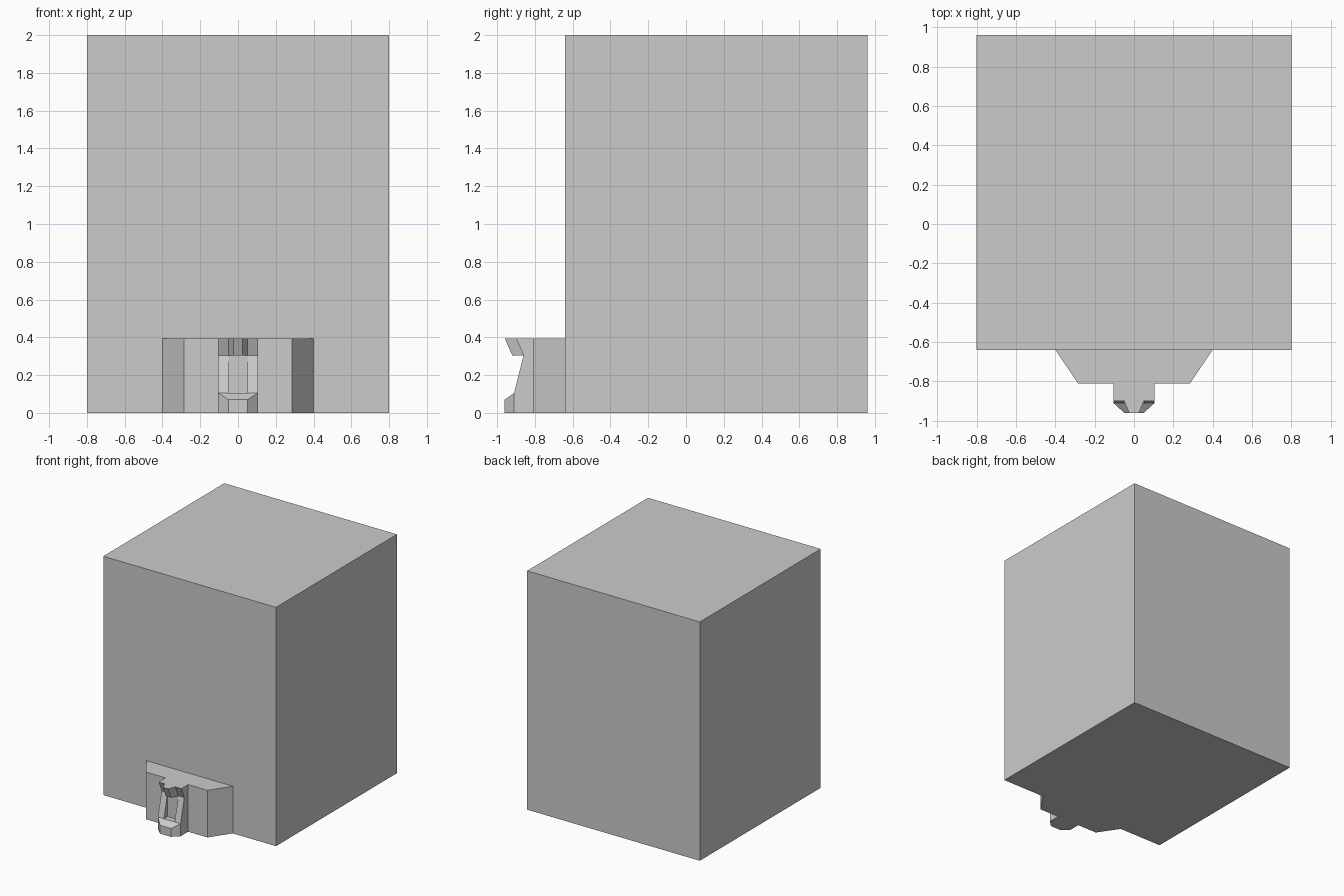
import bpy, bmesh

if "Cube" in bpy.data.objects:
    bpy.data.objects.remove(bpy.data.objects["Cube"])


def make(name, faces):
    """Weld polygon faces into one flat-shaded object."""
    bm = bmesh.new()
    for f in faces:
        bm.faces.new([bm.verts.new(p) for p in f])
    bmesh.ops.remove_doubles(bm, verts=bm.verts, dist=1e-5)
    bmesh.ops.dissolve_limit(bm, angle_limit=0.005, verts=bm.verts, edges=bm.edges)
    bmesh.ops.recalc_face_normals(bm, faces=bm.faces)
    me = bpy.data.meshes.new(name)
    bm.to_mesh(me)
    bm.free()
    ob = bpy.data.objects.new(name, me)
    bpy.context.collection.objects.link(ob)
    return ob


def strip(a, b):
    """Quads between two rails of equal length."""
    return [[a[i], a[i + 1], b[i + 1], b[i]] for i in range(len(a) - 1)]


def side(s, pts):
    return [(s * x, y, z) for x, y, z in pts]


def lift(outline, z):
    return [(x, y, z) for x, y in outline]


H = 0.395          # height of the front mount
W = 0.105          # half width of the hook
FRONT, FACE = -0.64, -0.81

# Main block: walls, lid, base and a front panel open behind the mount
rect = [(0.8, FRONT), (0.8, 0.96), (-0.8, 0.96), (-0.8, FRONT)]
panel = [(-0.8, 0), (-0.4, 0), (-0.4, H), (0.4, H), (0.4, 0), (0.8, 0), (0.8, 2), (-0.8, 2)]
body = strip(lift(rect, 0), lift(rect, 2)) + [lift(rect, 0), lift(rect, 2)]
body.append([(x, FRONT, z) for x, z in panel])
make("main_block", body)

# Tapered mount
plan = [(-0.4, FRONT), (-0.285, FACE), (-W, FACE), (W, FACE), (0.285, FACE), (0.4, FRONT)]
walls = strip(lift(plan, 0), lift(plan, H))
del walls[2]       # the hook joins here
make("front_mount", walls + [lift(plan, 0), lift(plan, H)])

# Hook: centre band runs up the lip, recess and beak
band = [(0.05, -0.96, 0), (0.05, -0.96, 0.07), (0.05, -0.91, 0.105), (0.05, -0.86, 0.105),
        (0.05, -0.86, 0.305), (0.025, -0.92, 0.305), (0.025, -0.96, H)]
hook = strip(side(1, band), side(-1, band))

# Hook flanks: chamfer, frame, overhang, cheeks and outer walls
outer = [(W, -0.91, 0), (W, -0.91, 0.105), (W, -0.86, 0.305), (W, -0.9, H)]
inner_top = (0.05, -0.9, H)
for s in (1, -1):
    flank = [
        [band[0], band[1], outer[1], outer[0]],
        [band[1], band[2], outer[1]],
        [band[2], band[4], outer[2], outer[1]],
        [band[4], inner_top, outer[3], outer[2]],
        [band[2], band[3], band[4]],
        [band[4], band[5], band[6], inner_top],
        [(W, FACE, 0)] + outer + [(W, FACE, H)],
    ]
    hook += [side(s, f) for f in flank]

# Hook top and bottom
for half in ([(W, FACE, 0), outer[0], band[0]],
             [(W, FACE, H), outer[3], inner_top, band[6]]):
    hook.append(half + side(-1, half[::-1]))
make("front_hook", hook)
